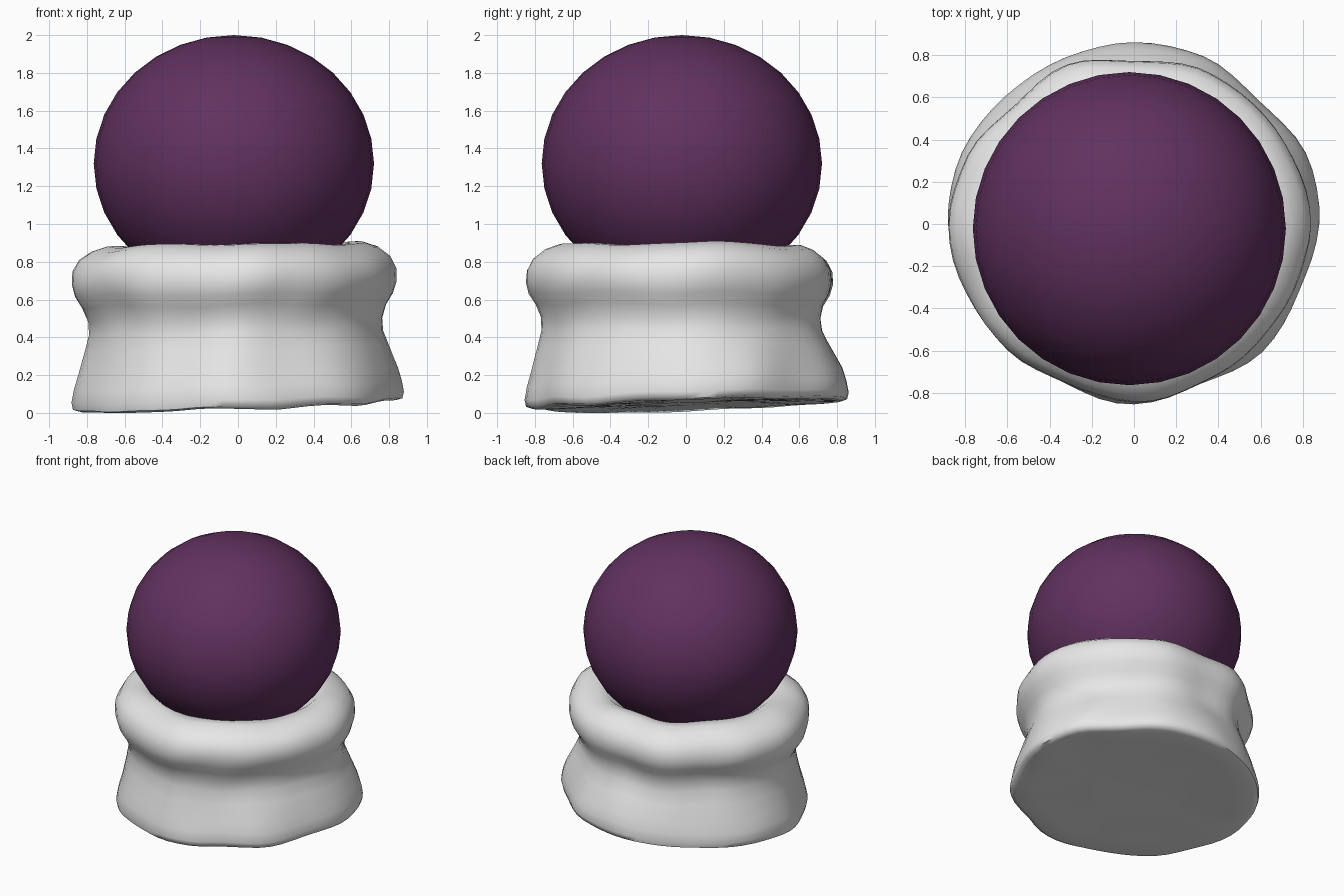
import bpy
import math
from mathutils import Vector, noise

cube = bpy.data.objects.get("Cube")
if cube:
    bpy.data.objects.remove(cube, do_unlink=True)


def material(name, rgb):
    mat = bpy.data.materials.new(name)
    mat.use_nodes = True
    mat.diffuse_color = (*rgb, 1)
    bsdf = mat.node_tree.nodes["Principled BSDF"]
    bsdf.inputs["Base Color"].default_value = (*rgb, 1)
    bsdf.inputs["Roughness"].default_value = 0.6
    return mat


def outline(radii, t):
    """Smooth closed outline through evenly spaced radii, t in turns."""
    n = len(radii)
    f = t * n
    i = int(f)
    u = f - i
    a, b, c, d = (radii[(i + k) % n] for k in (-1, 0, 1, 2))
    return b + 0.5 * u * (c - a + u * (2*a - 5*b + 4*c - d + u * (3*(b - c) + d - a)))


def smooth(obj, mat, angle):
    obj.data.materials.append(mat)
    bpy.ops.object.select_all(action="DESELECT")
    obj.select_set(True)
    bpy.context.view_layer.objects.active = obj
    bpy.ops.object.shade_smooth_by_angle(angle=math.radians(angle))


plum = material("dark plum", (0.12, 0.031, 0.115))
white = material("chalk white", (0.8, 0.8, 0.8))

# Slightly flattened ball
bpy.ops.mesh.primitive_uv_sphere_add(segments=32, ring_count=16, radius=0.742,
                                     location=(-0.022, -0.022, 1.32))
ball = bpy.context.object
ball.name = "ball"
ball.scale.z = 0.68 / 0.742
smooth(ball, plum, 60)

# Lumpy plinth: uneven foot and rim outlines joined by a waisted profile
FOOT = [.88, .88, .83, .86, .86, .86, .86, .88, .88, .84, .84, .82, .86, .82, .86, .85]
RIM = [.84, .82, .80, .80, .77, .82, .80, .85, .88, .86, .85, .82, .85, .82, .82, .82]
# (radius factor, height, share of rim outline)
PROFILE = [(.45, .05, 0), (.8, .045, 0), (.95, .04, 0), (.99, .05, 0), (1, .085, 0),
           (.985, .15, 0), (.96, .22, 0), (.92, .34, .3), (.895, .43, .6),
           (.9, .5, .8), (.935, .57, 1), (.98, .63, 1), (1, .69, 1), (.995, .755, 1),
           (.955, .815, 1), (.88, .86, 1), (.79, .885, 1), (.7, .885, 1), (.63, .84, 1),
           (.5, .78, 1)]
SEGMENTS = 64

verts = []
for factor, z, share in PROFILE:
    for s in range(SEGMENTS):
        t = s / SEGMENTS
        r = outline(FOOT, t) * (1 - share) + outline(RIM, t) * share
        x, y = (r * factor * f(math.tau * t) for f in (math.cos, math.sin))
        # The bottom slopes up to the back left; the rim tilts only slightly
        low = max(0, 1 - z / 0.5)
        bump = noise.noise(Vector((x * 3, y * 3, z * 3)))
        dz = low * (0.035 * x + 0.03 * y) + 0.015 * x * (1 - low) + 0.018 * bump
        grow = 1 + 0.012 * noise.noise(Vector((x * 4, y * 4, z * 4 + 7)))
        verts.append((x * grow, y * grow, max(0, z + dz)))

rings = len(PROFILE)
faces = [(i * SEGMENTS + s, i * SEGMENTS + (s + 1) % SEGMENTS,
          (i + 1) * SEGMENTS + (s + 1) % SEGMENTS, (i + 1) * SEGMENTS + s)
         for i in range(rings - 1) for s in range(SEGMENTS)]
faces.append(tuple(reversed(range(SEGMENTS))))
faces.append(tuple(range((rings - 1) * SEGMENTS, rings * SEGMENTS)))
mesh = bpy.data.meshes.new("plinth")
mesh.from_pydata(verts, [], faces)
plinth = bpy.data.objects.new("plinth", mesh)
bpy.context.collection.objects.link(plinth)
smooth(plinth, white, 60)
